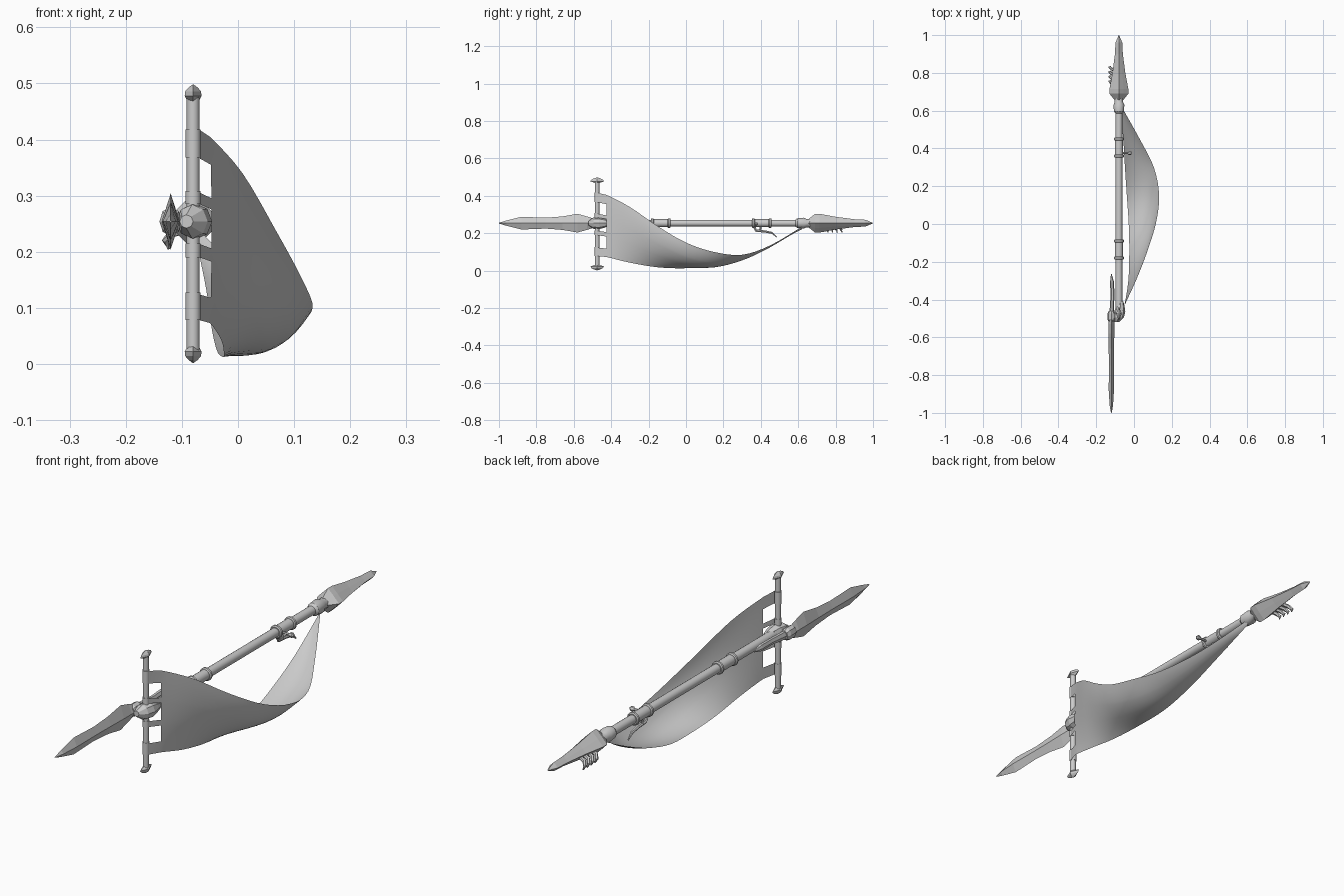
import bpy, bmesh, math
from mathutils import Vector

if "Cube" in bpy.data.objects:
    bpy.data.objects.remove(bpy.data.objects["Cube"])

grey = bpy.data.materials.new("plain_grey")
grey.diffuse_color = (0.6, 0.6, 0.6, 1)
grey.use_nodes = True
grey.node_tree.nodes["Principled BSDF"].inputs["Base Color"].default_value = grey.diffuse_color
SX, SZ, BAR_Y = -0.08, 0.254, -0.475      # shaft axis and crossbar position


def finish(name, bm, smooth=None):
    bmesh.ops.recalc_face_normals(bm, faces=bm.faces)
    mesh = bpy.data.meshes.new(name)
    bm.to_mesh(mesh)
    bm.free()
    mesh.materials.append(grey)
    ob = bpy.data.objects.new(name, mesh)
    bpy.context.collection.objects.link(ob)
    if smooth:
        bpy.ops.object.select_all(action='DESELECT')
        bpy.context.view_layer.objects.active = ob
        ob.select_set(True)
        bpy.ops.object.shade_smooth_by_angle(angle=math.radians(smooth))
    return ob


def loft(name, stations, n=4, axis='y', dip=1.0, smooth=None, centre=(SX, SZ)):
    """Stations are (position, half width, half height[, offset u, offset v])."""
    bm = bmesh.new()
    rings = []
    for s in stations:
        t, a, b = s[:3]
        ou, ov = s[3:] if len(s) > 3 else (0, 0)
        ring = []
        for i in range(n):
            ang = math.tau * i / n
            k = dip if i % 2 else 1
            u = centre[0] + ou + a * k * math.cos(ang)
            v = centre[1] + ov + b * k * math.sin(ang)
            ring.append(bm.verts.new((u, t, v) if axis == 'y' else (u, v, t)))
        rings.append(ring)
    for r0, r1 in zip(rings, rings[1:]):
        for i in range(n):
            j = (i + 1) % n
            bm.faces.new((r0[i], r0[j], r1[j], r1[i]))
    bm.faces.new(rings[0])
    bm.faces.new(rings[-1])
    return finish(name, bm, smooth)


def tube(name, points, radii, n=6):
    """Tapered bent rod through points."""
    bm = bmesh.new()
    rings = []
    for i, p in enumerate(points):
        d = Vector(points[min(i + 1, len(points) - 1)]) - Vector(points[max(i - 1, 0)])
        q = d.to_track_quat('Z', 'Y')
        rings.append([bm.verts.new(Vector(p) + q @ Vector((radii[i] * math.cos(math.tau * k / n),
                      radii[i] * math.sin(math.tau * k / n), 0))) for k in range(n)])
    for r0, r1 in zip(rings, rings[1:]):
        for k in range(n):
            bm.faces.new((r0[k], r0[(k + 1) % n], r1[(k + 1) % n], r1[k]))
    bm.faces.new(rings[0])
    bm.faces.new(rings[-1])
    return finish(name, bm, 40)


# Shaft, sleeves and rings
loft("shaft", [(-0.46, .018, .018), (0.62, .018, .018)], 16, smooth=40)
for i, (y0, y1) in enumerate([(-0.18, -0.09), (0.36, 0.45)]):
    loft(f"sleeve_{i}", [(y0, .021, .021), (y1, .021, .021)], 16, smooth=40)
    for j, y in enumerate((y0, y1)):
        loft(f"ring_{i}_{j}", [(y - .008, .022, .022), (y - .004, .026, .026),
                               (y + .004, .026, .026), (y + .008, .022, .022)], 16, smooth=40)

# Rear finial with four raised ribs
loft("finial_neck", [(.585, .018, .018), (.595, .026, .026), (.63, .029, .029),
                     (.645, .022, .022), (.67, .022, .022)], 12, smooth=30)
loft("finial_head", [(.65, .018, .018), (.69, .05, .05), (.715, .05, .05), (.80, .034, .034),
                     (.90, .021, .021), (.96, .018, .018), (1.0, .001, .001)], 8, dip=0.72)
# Small claws beneath the finial
for i in range(4):
    y = .755 + .025 * i
    tube(f"claw_{i}", [(-.09, y - .02, .24), (-.118, y - .01, .233), (-.129, y, .22), (-.123, y + .004, .205)],
         [.008, .008, .007, .003])

# Front blade: flat diamond section
B = (-0.12, SZ)
loft("blade", [(-1.0, .002, .002), (-.96, .009, .014), (-.88, .014, .034), (-.75, .013, .029),
               (-.66, .014, .036), (-.58, .016, .050), (-.53, .016, .036), (-.50, .016, .026)], 4, centre=B)
loft("blade_collar", [(-.515, .016, .018), (-.505, .02, .026), (-.475, .02, .026), (-.46, .014, .018)], 8, centre=B)
loft("blade_tail", [(-.47, .012, .018, .002, 0), (-.38, .010, .013, .006, .004),
                    (-.31, .011, .014, .004, .006), (-.265, .002, .002, 0, .008)], 6, centre=B)

# Faceted knot joining shaft, crossbar and blade
loft("knot", [(-.52, .012, .012, -.012, 0), (-.495, .028, .030, -.002, 0), (-.465, .03, .032, .004, 0),
              (-.435, .022, .024, .008, 0), (-.41, .014, .014, .01, 0)], 8)
tube("knot_bridge", [(-.128, -.50, SZ), (-.10, -.485, SZ), (-.065, -.44, SZ)], [.016, .018, .014])

# Crossbar with winged caps at both ends
C = (SX, BAR_Y)
loft("crossbar", [(.015, .0115, .0115), (.485, .0115, .0115)], 12, 'z', smooth=40, centre=C)
for side, label in ((1, "top"), (-1, "bottom")):
    profile = [(.218, .010, .010), (.228, .015, .037), (.236, .014, .031), (.243, .008, .018), (.248, .001, .002)]
    loft(f"{label}_cap", [(.25 + side * z, a, b) for z, a, b in profile], 4, 'z', centre=C)

# Cloth loops round the crossbar
for i, (z0, z1) in enumerate([(.078, .127), (.19, .215), (.285, .308), (.368, .418)]):
    loft(f"cloth_loop_{i}", [(z0, .0135, .0135), (z1, .0135, .0135)], 12, 'z', smooth=40, centre=C)

# Billowing cloth: (y, top x, top z, bottom x, bottom z, sag)
edges = [(-.475, -.068, .417, -.068, .078, 0), (-.425, -.05, .405, -.05, .073, .003),
         (-.3, .008, .34, -.03, .043, .015), (-.15, .068, .237, -.025, .018, .030),
         (0, .115, .15, -.028, .013, .040), (.15, .133, .10, -.038, .025, .038),
         (.3, .105, .085, -.048, .07, .022), (.45, .03, .135, -.057, .135, .010),
         (.62, -.065, .235, -.075, .222, 0)]


def spline(k, f):
    p = [edges[min(max(k + o, 0), len(edges) - 1)] for o in (-1, 0, 1, 2)]
    return [.5 * (2 * b + (c - a) * f + (2 * a - 5 * b + 4 * c - d) * f * f + (3 * b - a - 3 * c + d) * f ** 3)
            for a, b, c, d in zip(*p)]


rows = [edges[0]] + [spline(k, s / 4) for k in range(1, len(edges) - 1) for s in range(4)] + [edges[-1]]
vs = [0, .07, .135, .23, .33, .40, .5, .61, .67, .76, .85, .93, 1]
holes = [(.135, .33), (.40, .61), (.67, .85)]
bm = bmesh.new()
grid = []
for y, tx, tz, bx, bz, sag in rows:
    cx, cz = tx - bx, tz - bz
    length = math.hypot(cx, cz)
    grid.append([bm.verts.new((bx + cx * v + 4 * v * (1 - v) * sag * cz / length, y,
                               bz + cz * v - 4 * v * (1 - v) * sag * cx / length)) for v in vs])
for i in range(len(grid) - 1):
    for j in range(len(vs) - 1):
        mid = (vs[j] + vs[j + 1]) / 2
        if i == 0 and any(a < mid < b for a, b in holes):
            continue                       # openings between the tabs
        bm.faces.new((grid[i][j], grid[i + 1][j], grid[i + 1][j + 1], grid[i][j + 1]))
bmesh.ops.delete(bm, geom=[v for v in bm.verts if not v.link_faces], context='VERTS')
finish("cloth", bm, 60)

# Curved lever and side peg on the rear sleeve
tube("lever", [(SX, .365, .235), (SX, .375, .214), (SX, .42, .210), (SX, .46, .202), (SX, .485, .180)],
     [.008, .008, .007, .006, .003])
tube("lever_post", [(SX, .40, .24), (SX, .395, .21)], [.007, .006])
tube("peg", [(SX, .375, .25), (-.03, .375, .25)], [.005, .005])
tube("peg_knob", [(-.033, .375, .25), (-.027, .375, .25), (-.017, .375, .25), (-.012, .375, .25)],
     [.005, .010, .010, .005])
